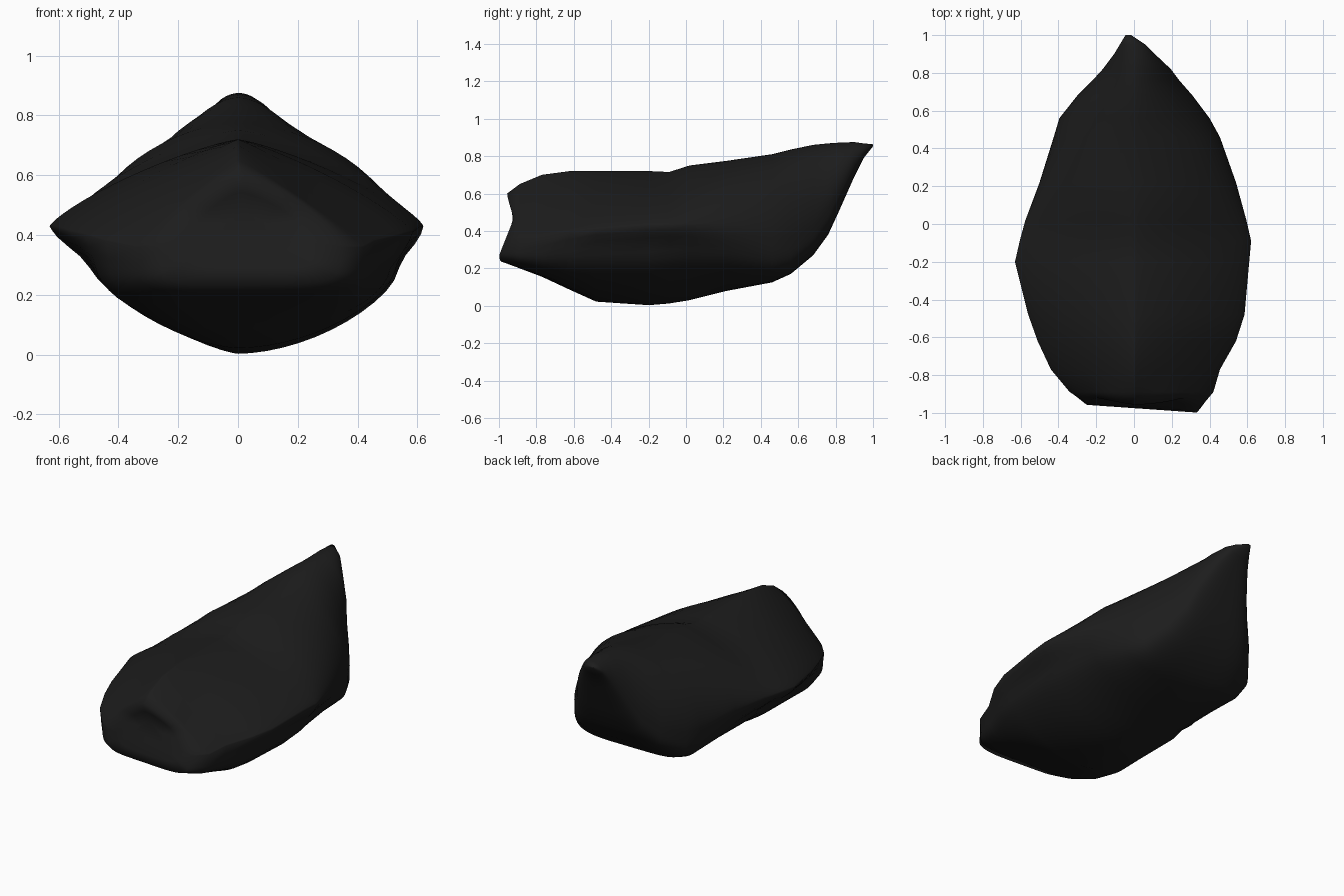
import bpy, bmesh, math

# Stations along the pod: y, left x, right x, rim z, ridge z, keel z, upper fullness, lower fullness
S = [
    (-0.95, -0.26, 0.345, 0.36, 0.60, 0.235, 1.4, 5.0),
    (-0.89, -0.34, 0.42, 0.36, 0.65, 0.20, 1.1, 4.5),
    (-0.77, -0.44, 0.455, 0.38, 0.70, 0.155, 1.05, 3.5),
    (-0.62, -0.51, 0.54, 0.40, 0.72, 0.085, 1.1, 2.3),
    (-0.48, -0.56, 0.585, 0.41, 0.72, 0.022, 1.2, 1.7),
    (-0.20, -0.63, 0.61, 0.43, 0.72, 0.003, 1.25, 1.55),
    (-0.09, -0.605, 0.62, 0.43, 0.715, 0.012, 1.3, 1.5),
    (0.02, -0.575, 0.595, 0.43, 0.75, 0.03, 1.4, 1.6),
    (0.22, -0.50, 0.54, 0.41, 0.775, 0.08, 1.75, 2.0),
    (0.46, -0.425, 0.455, 0.37, 0.81, 0.125, 1.8, 3.4),
    (0.56, -0.395, 0.40, 0.37, 0.835, 0.17, 1.75, 4.5),
    (0.68, -0.30, 0.31, 0.42, 0.86, 0.27, 1.75, 4.0),
    (0.76, -0.22, 0.24, 0.52, 0.868, 0.38, 1.75, 4.0),
    (0.82, -0.165, 0.195, 0.62, 0.872, 0.51, 1.8, 3.0),
    (0.90, -0.105, 0.11, 0.76, 0.875, 0.69, 1.9, 2.5),
    (0.95, -0.075, 0.06, 0.82, 0.868, 0.79, 1.9, 2.0),
    (1.00, -0.045, -0.015, 0.858, 0.863, 0.852, 1.8, 1.8),
]
N = 64


def section(y, xl, xr, zr, zt, zb, nu, nl):
    """Closed cross-section: peaked top, belly rounded or boxy, grooved below the rim."""
    mid = 0.0 if y < 0.85 else (xl + xr) / 2
    middle = math.exp(-((y + 0.2) / 0.35) ** 2)
    pts = []
    for i in range(N):
        a = 2 * math.pi * i / N
        c, s = math.cos(a), math.sin(a)
        n = nu if s >= 0 else nl * (1 + (0.14 if c > 0 else -0.14) * middle)
        w = (xr - mid) if c >= 0 else (mid - xl)
        x = mid + math.copysign(abs(c) ** (2 / n), c) * w
        h = (zt - zr) if s >= 0 else (zr - zb)
        z = zr + math.copysign(abs(s) ** (2 / n), s) * h
        # shallow groove below the rim
        if s < 0:
            g = math.exp(-((y + 0.25) / 0.4) ** 2) * math.exp(-((z - 0.32) / 0.06) ** 2)
            x -= math.copysign(0.035 * g, c) * abs(c)
        pts.append((x, y, z))
    return pts


def front_y(x, z):
    """Notched front end, lips above and below, right side further out."""
    return -0.92 - (0.055 + 0.07 * x) * min(abs(z - 0.47) / 0.2, 1.0)


bm = bmesh.new()
rings = []
# Front cap rings, closing inward
cx, cz = 0.03, 0.41
front = section(*S[0])
for k in (0.35, 0.7):
    ring = []
    for x, y, z in front:
        x, z = cx + (x - cx) * k, cz + (z - cz) * k
        ring.append(bm.verts.new((x, front_y(x, z), z)))
    rings.append(ring)
rings.append([bm.verts.new((x, front_y(x, z), z)) for x, y, z in front])
# Body rings
for st in S[1:]:
    rings.append([bm.verts.new(p) for p in section(*st)])
for a, b in zip(rings, rings[1:]):
    for i in range(N):
        j = (i + 1) % N
        bm.faces.new((a[i], a[j], b[j], b[i]))
bm.faces.new(rings[0])
bm.faces.new(rings[-1])
bmesh.ops.recalc_face_normals(bm, faces=bm.faces)
for f in bm.faces:
    f.smooth = True
me = bpy.data.meshes.new("pod_shell")
bm.to_mesh(me)
bm.free()
ob = bpy.data.objects.new("pod_shell", me)
bpy.context.collection.objects.link(ob)

mat = bpy.data.materials.new("charcoal black")
mat.diffuse_color = (0.012, 0.012, 0.012, 1)
me.materials.append(mat)
